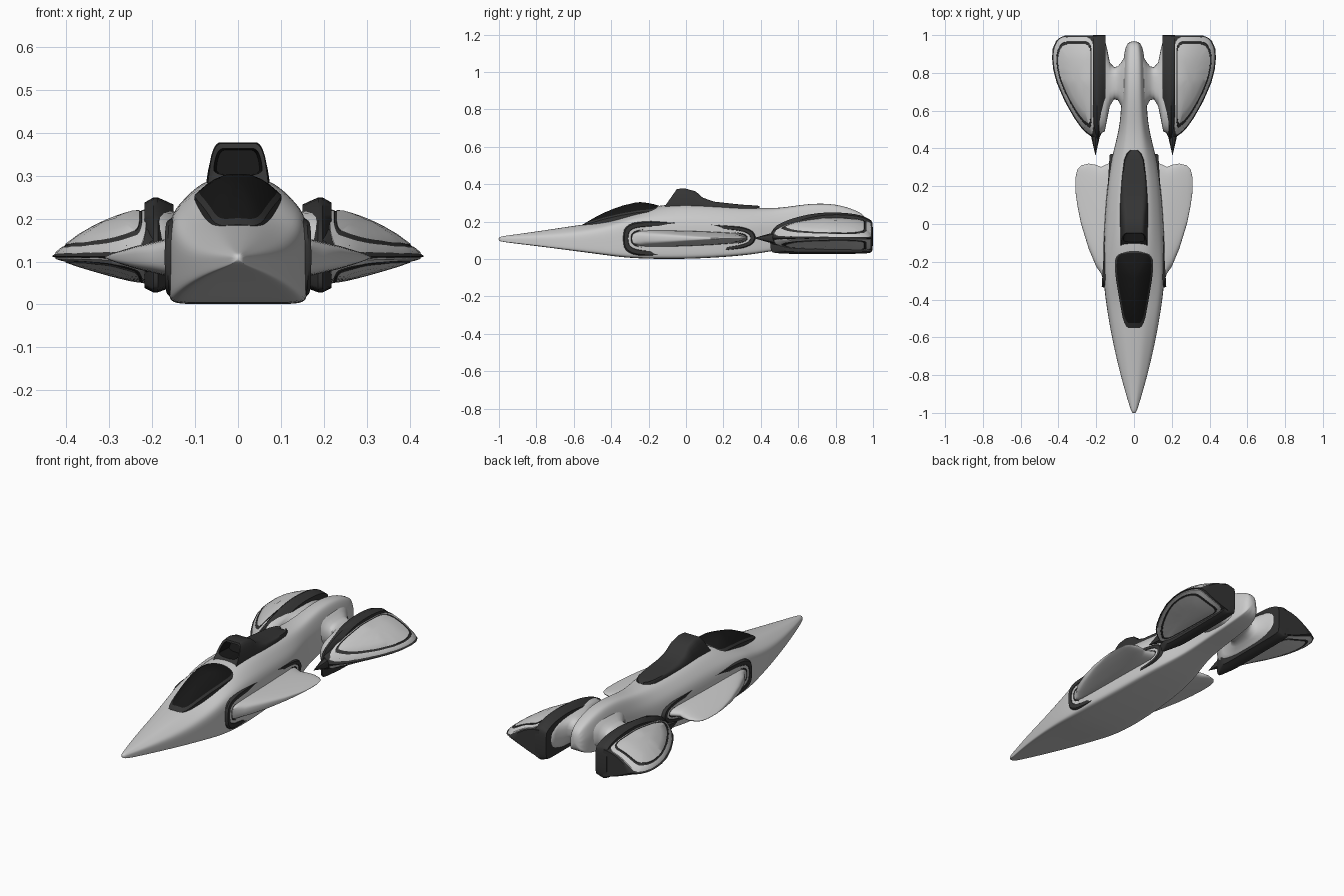
import bpy, bmesh, math

if "Cube" in bpy.data.objects:
    bpy.data.objects.remove(bpy.data.objects["Cube"])


def material(name, v):
    m = bpy.data.materials.new(name)
    m.diffuse_color = (v, v, v, 1)
    m.use_nodes = True
    m.node_tree.nodes["Principled BSDF"].inputs["Base Color"].default_value = m.diffuse_color
    return m


MATS = [material("hull_grey", 0.62), material("trim_dark", 0.035), material("glass_black", 0.008)]
GREY, DARK, BLACK = 0, 1, 2


def lerp(table, t):
    """Piecewise-linear lookup in a list of (key, value)."""
    for (a, va), (b, vb) in zip(table, table[1:]):
        if t <= b:
            return va + (vb - va) * max(0, (t - a) / (b - a))
    return table[-1][1]


def rounded(pts, n=2):
    """Corner-cutting of a closed 2D outline."""
    for _ in range(n):
        out = []
        for p, q in zip(pts, pts[1:] + pts[:1]):
            out += [tuple(a * .75 + b * .25 for a, b in zip(p, q)),
                    tuple(a * .25 + b * .75 for a, b in zip(p, q))]
        pts = out
    return pts


def scaled(pts, s, c):
    return [tuple(k + (a - k) * s for a, k in zip(p, c)) for p in pts]


def loft(name, loops, mats=GREY, caps=(GREY, GREY), mirror=False, subsurf=0, angle=40):
    """Skin closed loops of equal length; mats is one index or one per band."""
    bm = bmesh.new()
    rows = [[bm.verts.new(p) for p in loop] for loop in loops]
    n = len(rows[0])
    for k, (a, b) in enumerate(zip(rows, rows[1:])):
        for i in range(n):
            j = (i + 1) % n
            f = bm.faces.new((a[i], a[j], b[j], b[i]))
            f.material_index = mats if isinstance(mats, int) else mats[k]
    for row, m in ((rows[0], caps[0]), (rows[-1], caps[1])):
        if m is not None:
            bm.faces.new(row).material_index = m
    bmesh.ops.recalc_face_normals(bm, faces=bm.faces)
    me = bpy.data.meshes.new(name)
    bm.to_mesh(me)
    bm.free()
    for m in MATS:
        me.materials.append(m)
    me.shade_smooth()
    if not subsurf:
        me.set_sharp_from_angle(angle=math.radians(angle))
    ob = bpy.data.objects.new(name, me)
    bpy.context.collection.objects.link(ob)
    if mirror:
        ob.modifiers.new("mirror", 'MIRROR').use_mirror_merge = False
    if subsurf:
        ob.modifiers.new("smooth", 'SUBSURF').levels = subsurf
        ob.modifiers["smooth"].render_levels = subsurf
    return ob


# Fuselage: y, bottom, top, half width, shoulder height, top half width
stations = [
    (-1.003, .097, .118, .010, .11, .006), (-.97, .09, .124, .022, .112, .012),
    (-.8, .07, .147, .072, .12, .034), (-.6, .044, .178, .118, .13, .055),
    (-.42, .020, .203, .148, .165, .072), (-.33, .008, .232, .158, .195, .08),
    (-.2, .001, .282, .166, .205, .088), (0, 0, .302, .157, .205, .088),
    (.2, .010, .287, .143, .195, .08), (.36, .025, .274, .118, .185, .066),
    (.5, .050, .270, .076, .18, .048), (.65, .070, .298, .066, .19, .042),
    (.8, .080, .298, .062, .2, .04), (.92, .100, .258, .052, .19, .032),
    (.97, .130, .222, .03, .18, .02)]
hull = []
for y, zb, zt, w, zs, wt in stations:
    h = zt - zb
    half = [(w * .55, zb), (w * .94, zb), (w, zb + .06 * h), (w, (zb + zs) / 2), (w, zs),
            ((w + wt) * .52, zs + (zt - zs) * .45), (wt, zt - .04 * h), (wt * .45, zt)]
    hull.append([(x, y, z) for x, z in half] + [(-x, y, z) for x, z in reversed(half)])
loft("fuselage", hull, subsurf=2)

# Canopy: rim and black bubble
plan = rounded([(0, -.55), (.05, -.55), (.078, -.4), (.104, -.24), (.098, -.15), (.05, -.138), (0, -.138),
                (-.05, -.138), (-.098, -.15), (-.104, -.24), (-.078, -.4), (-.05, -.55)])
canopy_line = [(-.55, .182), (-.45, .218), (-.35, .248), (-.25, .272), (-.13, .28)]


def canopy_loop(s, drop=0):
    return [(x, y, lerp(canopy_line, y) + .032 * (1 - s * s) - 2.5 * x * x + .004 - drop)
            for x, y in scaled(plan, s, (0, -.3))]


loft("canopy", [canopy_loop(1, .06)] + [canopy_loop(s) for s in (1, .9, .75, .55, .35, .15)],
     [DARK, DARK] + [BLACK] * 4, (DARK, BLACK))

# Dorsal air scoop with a recessed mouth
def scoop_loop(y, w, zt, inset=0, lean=0.0):
    zb = .23 if not inset else .30
    sec = rounded([(-w, zb), (-w, .29), (-w * .78, zt), (-w * .3, zt), (w * .3, zt),
                   (w * .78, zt), (w, .29), (w, zb)] if not inset else
                  [(-w, zb), (-w, .33), (-w * .8, zt), (-w * .3, zt), (w * .3, zt),
                   (w * .8, zt), (w, .33), (w, zb)])
    return [(x, y + (z - .29) * lean, z) for x, z in sec]


loft("air_scoop", [
    scoop_loop(-.02, .05, .36, 1, .7), scoop_loop(-.102, .056, .364, 1, .7),
    scoop_loop(-.108, .071, .375, 0, .7), scoop_loop(-.06, .073, .378, 0, .6),
    scoop_loop(.03, .075, .362, 0, .3), scoop_loop(.09, .075, .328), scoop_loop(.15, .072, .307),
    scoop_loop(.25, .064, .296), scoop_loop(.34, .052, .286), scoop_loop(.375, .038, .281),
    scoop_loop(.392, .018, .274)],
    [BLACK] + [DARK] * 9, (BLACK, DARK))

# Side wings growing out of a banded teardrop socket
socket = rounded([(-.34, .11), (-.325, .185), (-.22, .205), (0, .198), (.2, .185), (.345, .165),
                  (.38, .115), (.345, .065), (.2, .04), (0, .022), (-.22, .012), (-.325, .035)])


def socket_loop(d, out):
    c = (.02, .11)
    pts = [(c[0] + (y - c[0]) * (1 - d / .35), c[1] + (z - c[1]) * (1 - d / .09)) for y, z in socket]
    return [(.163 - .06 * (y + .3) + out, y, z) for y, z in pts]


loft("wing_socket", [socket_loop(0, -.05), socket_loop(0, -.002), socket_loop(.006, .006),
                     socket_loop(.025, .006), socket_loop(.027, .003), socket_loop(.041, .003),
                     socket_loop(.043, .001), socket_loop(.05, .001)],
     [DARK, DARK, DARK, DARK, GREY, DARK, DARK], (None, DARK), mirror=True)
wing = [socket_loop(.048, -.01), socket_loop(.048, .004)]
for x, y0, y1, t in ((.175, -.26, .305, .04), (.2, -.225, .316, .034), (.24, -.13, .322, .025),
                     (.28, 0, .312, .013), (.3, .1, .29, .006), (.31, .17, .245, .001)):
    wing.append([(x, (y0 + y1) / 2 + (y - .02) / .355 * (y1 - y0) / 2, .11 + (z - .11) / .09 * t)
                 for y, z in socket])
loft("side_wing", wing, mirror=True, angle=60)

# Arms that flare from the tail into the fin pods: x, y range, z range
arm = []
for x, y0, y1, z0, z1 in ((.03, .55, .92, .09, .26), (.065, .62, .86, .1, .235), (.085, .655, .835, .1, .215),
                          (.105, .66, .83, .095, .21), (.128, .625, .855, .085, .21),
                          (.143, .55, .93, .065, .215), (.155, .49, .975, .055, .218), (.185, .475, .99, .045, .22)):
    loop = []
    for i in range(28):
        a = math.tau * i / 28
        c, s = math.cos(a), math.sin(a)
        loop.append((x, (y0 + y1) / 2 + (y1 - y0) / 2 * math.copysign(abs(c) ** .7, c),
                     (z0 + z1) / 2 + (z1 - z0) / 2 * math.copysign(abs(s) ** .8, s)))
    arm.append(loop)
loft("tail_arm", arm, mirror=True, angle=60)

# Dark rails carrying the rear fins, with a forward spike
rail = rounded([(.45, .05), (.45, .16), (.55, .215), (.72, .252), (.9, .245), (.985, .215),
                (1, .19), (1, .045), (.98, .028), (.73, .028), (.47, .028)])
loft("fin_rail", [[(x, y, z) for y, z in scaled(rail, s, (1.0 if s < 1 else .73, .13))]
                  for x, s in ((.15, .86), (.168, .93), (.187, 1), (.197, 1), (.218, .9))],
     DARK, (DARK, DARK), mirror=True)
loft("rail_spike", [[(.204 + r * .8 * math.cos(math.tau * i / 8), y, .112 + r * math.sin(math.tau * i / 8))
                     for i in range(8)] for y, r in ((.365, .001), (.46, .028), (.52, .03))],
     DARK, (DARK, DARK), mirror=True)

# Rear fins: dark wedge body
edge = [(.46, .222), (.48, .25), (.51, .28), (.56, .316), (.65, .367), (.75, .41), (.82, .428),
        (.88, .434), (.93, .43), (.97, .412), (.985, .395), (.998, .365)]
top_root = [(.46, .15), (.53, .183), (.6, .2), (.75, .22), (.9, .215), (1, .195)]
low_root = [(.46, .075), (.55, .055), (1, .048)]


def fin_z(x, y, side):
    u = min(1, max(0, (x - .195) / (lerp(edge, y) - .195)))
    if side > 0:
        return .112 + (lerp(top_root, y) - .112) * (1 - u ** 2)
    return .112 - (.112 - lerp(low_root, y)) * (1 - u ** 1.3)


fin = []
for y, e in edge:
    xs = [.195 + (e - .195) * k / 8 for k in range(9)]
    fin.append([(x, y, fin_z(x, y, 1)) for x in xs] +
               [(x, y, fin_z(x, y, -1) - (.002 if k == 0 else 0)) for k, x in reversed(list(enumerate(xs[:-1])))])
loft("rear_fin", fin, DARK, (DARK, DARK), mirror=True)

# Inlaid grey fin panels, above and below, with a dark pinstripe
panel = rounded([(.213, .462)] + [(e - .006, y) for y, e in edge[1:-1]] +
                [(.37, .992), (.3, .992), (.213, .992), (.213, .85), (.213, .65)])
for side, name in ((1, "fin_panel_upper"), (-1, "fin_panel_lower")):
    rings = []
    for s, lift in ((1, -.004), (.985, .003), (.87, .003), (.865, .001), (.81, .001),
                    (.805, .004), (.6, .005), (.4, .005), (.2, .005)):
        rings.append([(x, y, fin_z(x, y, side) + side * lift) for x, y in scaled(panel, s, (.3, .79))])
    loft(name, rings, [GREY, GREY, DARK, DARK, DARK, GREY, GREY, GREY], (None, GREY), mirror=True)
